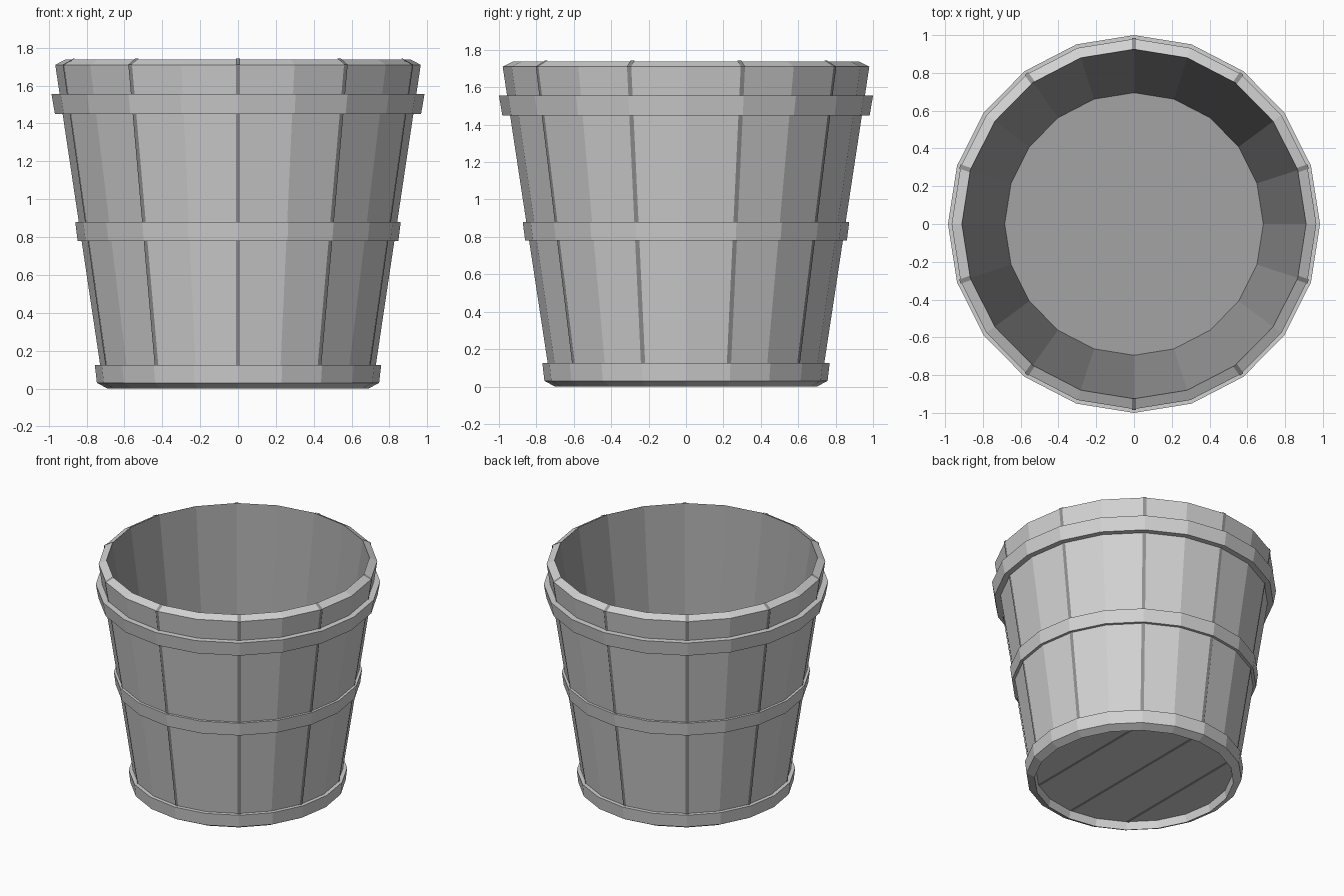
import bpy, bmesh, math

if "Cube" in bpy.data.objects:
    bpy.data.objects.remove(bpy.data.objects["Cube"])

SIDES = 20
XS = 0.985   # the bucket is very slightly oval


def material(name, v):
    m = bpy.data.materials.new(name)
    m.diffuse_color = (v, v, v, 1)
    m.use_nodes = True
    m.node_tree.nodes["Principled BSDF"].inputs["Base Color"].default_value = m.diffuse_color
    return m


LIGHT = material("light_grey_wood", 0.64)
INSIDE = material("mid_grey_inside", 0.37)
DARK = material("dark_grey_seam", 0.28)


def finish(name, bm, mats):
    me = bpy.data.meshes.new(name)
    bm.to_mesh(me)
    bm.free()
    for m in mats:
        me.materials.append(m)
    ob = bpy.data.objects.new(name, me)
    bpy.context.collection.objects.link(ob)
    return ob


def polar(r, z, a, side=0.0):
    """Point at radius r and angle a, shifted sideways along the tangent."""
    x = r * math.cos(a) - side * math.sin(a)
    y = r * math.sin(a) + side * math.cos(a)
    return (x * XS, y, z)


def ring(name, profile, mats, inner_segments=()):
    """Closed (r, z) profile turned round the z axis."""
    bm = bmesh.new()
    n = len(profile)
    loops = [[bm.verts.new(polar(r, z, math.tau * i / SIDES)) for r, z in profile]
             for i in range(SIDES)]
    for i in range(SIDES):
        a, b = loops[i], loops[(i + 1) % SIDES]
        for j in range(n):
            k = (j + 1) % n
            f = bm.faces.new((a[j], b[j], b[k], a[k]))
            f.material_index = 1 if j in inner_segments else 0
    bmesh.ops.recalc_face_normals(bm, faces=bm.faces)
    return finish(name, bm, mats)


# Tapered wall of staves, darker on the inside
ring("stave_wall",
     [(0.70, 0.0), (0.725, 0.03), (0.98, 1.71), (0.925, 1.738), (0.695, 0.15), (0.69, 0.06)],
     [LIGHT, INSIDE], inner_segments=(3,))

# Three hoops
for name, z0, z1, r0, r1, inner in (
        ("bottom_hoop", 0.03, 0.125, 0.757, 0.768, 0.70),
        ("middle_hoop", 0.78, 0.88, 0.86, 0.873, 0.82),
        ("top_hoop", 1.45, 1.555, 0.982, 1.0, 0.92)):
    low = 0.0 if name == "bottom_hoop" else z0   # bottom hoop is bevelled to the ground
    ring(name, [(inner, low), (r0, z0), (r1, z1), (inner + 0.01, z1)], [LIGHT])

# Floor board: dark top inside the bucket, light underside
bm = bmesh.new()
for z, idx in ((0.06, 0), (0.15, 1)):
    vs = [bm.verts.new(polar(0.697, z, math.tau * i / SIDES)) for i in range(SIDES)]
    f = bm.faces.new(vs if idx else vs[::-1])
    f.material_index = idx
finish("floor_board", bm, [LIGHT, INSIDE])

# Seams between the staves: thin ribbons up the wall and over the rim
bm = bmesh.new()
W, OUT = 0.012, 0.004
path = [(0.74 + OUT, 0.125), (0.98 + OUT, 1.711), (0.925, 1.738 + OUT)]
for i in range(10):
    a = -math.pi / 2 + math.tau * i / 10
    rows = [[bm.verts.new(polar(r, z, a, s)) for s in (-W, W)] for r, z in path]
    for p, q in zip(rows, rows[1:]):
        bm.faces.new((p[0], p[1], q[1], q[0]))
finish("stave_seams", bm, [DARK])

# Straight seams on the underside of the floor
bm = bmesh.new()
for x in (-0.4, 0.0, 0.4):
    h = math.sqrt(0.68 ** 2 - x * x)
    vs = [bm.verts.new((x + sx * W, sy * h, 0.055))
          for sx, sy in ((-1, -1), (-1, 1), (1, 1), (1, -1))]
    bm.faces.new(vs)
finish("floor_seams", bm, [DARK])
